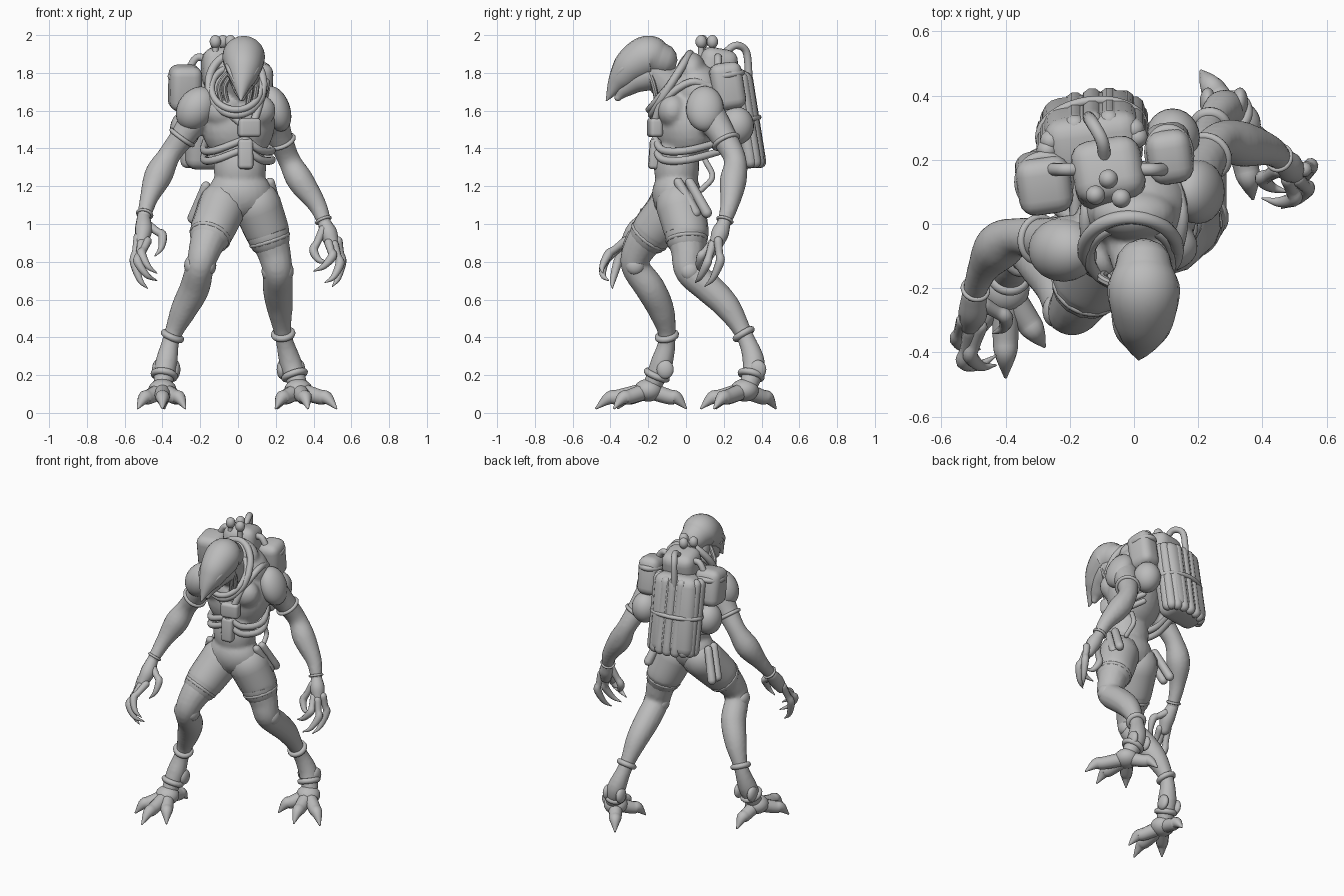
import bpy, bmesh
from math import sin, cos, pi, radians, degrees
from mathutils import Vector, Matrix, Euler

cube = bpy.data.objects.get("Cube")
if cube:
    bpy.data.objects.remove(cube)

clay = bpy.data.materials.new("clay grey")
clay.use_nodes = True
clay.diffuse_color = (.5, .5, .5, 1)
clay.node_tree.nodes["Principled BSDF"].inputs["Base Color"].default_value = clay.diffuse_color


def finish(bm, name):
    """Turn a bmesh into a smooth shaded, coloured object."""
    bmesh.ops.recalc_face_normals(bm, faces=bm.faces)
    mesh = bpy.data.meshes.new(name)
    bm.to_mesh(mesh)
    bm.free()
    mesh.materials.append(clay)
    obj = bpy.data.objects.new(name, mesh)
    bpy.context.collection.objects.link(obj)
    bpy.ops.object.select_all(action='DESELECT')
    bpy.context.view_layer.objects.active = obj
    obj.select_set(True)
    bpy.ops.object.shade_smooth_by_angle(angle=radians(40))
    return obj


def spline(points, steps=5):
    """Catmull-Rom samples through (x, y, z, radius) points."""
    pts = [Vector(p) for p in points]
    ext = [pts[0] * 2 - pts[1]] + pts + [pts[-1] * 2 - pts[-2]]
    out = []
    for a, b, c, d in zip(ext, ext[1:], ext[2:], ext[3:]):
        for s in range(steps):
            t = s / steps
            out.append((b * 2 + (c - a) * t + (a * 2 - b * 5 + c * 4 - d) * t * t
                        + (b * 3 - a - c * 3 + d) * t ** 3) / 2)
    return out + [pts[-1]]


def tube(name, *points, sides=14):
    """Tapered tube with rounded ends."""
    path = [(p.xyz, max(p.w, .003)) for p in spline(points)]
    t0 = (path[1][0] - path[0][0]).normalized()
    t1 = (path[-1][0] - path[-2][0]).normalized()
    (p0, r0), (p1, r1) = path[0], path[-1]
    caps = [radians(a) for a in (25, 50, 75)]
    path = ([(p0 - t0 * r0 * sin(a), r0 * cos(a)) for a in reversed(caps)] + path
            + [(p1 + t1 * r1 * sin(a), r1 * cos(a)) for a in caps])
    bm = bmesh.new()
    frame, last, rings = t0.to_track_quat('Z', 'Y'), t0, []
    turns = [2 * pi * k / sides for k in range(sides)]
    for i, (p, r) in enumerate(path):
        tangent = (path[min(i + 1, len(path) - 1)][0] - path[max(i - 1, 0)][0]).normalized()
        frame = last.rotation_difference(tangent) @ frame
        last = tangent
        rings.append([bm.verts.new(p + frame @ Vector((r * cos(a), r * sin(a), 0))) for a in turns])
    for low, high in zip(rings, rings[1:]):
        for k in range(sides):
            bm.faces.new((low[k - 1], low[k], high[k], high[k - 1]))
    bm.faces.new(rings[0])
    bm.faces.new(rings[-1])
    return finish(bm, name)


def place(loc, size, rot):
    turn = Euler([radians(a) for a in rot]).to_matrix().to_4x4()
    return Matrix.Translation(loc) @ turn @ Matrix.Diagonal((*size, 1))


def blob(name, loc, size, rot=(0, 0, 0)):
    """Ellipsoid given by its half sizes."""
    bm = bmesh.new()
    bmesh.ops.create_uvsphere(bm, u_segments=24, v_segments=16, radius=1, matrix=place(loc, size, rot))
    return finish(bm, name)


def box(name, loc, size, rot=(0, 0, 0), bevel=.02):
    """Rounded box given by its half sizes."""
    bm = bmesh.new()
    bmesh.ops.create_cube(bm, size=2, matrix=place(loc, size, rot))
    bmesh.ops.bevel(bm, geom=bm.edges[:], offset=bevel, segments=4, profile=.5, affect='EDGES')
    return finish(bm, name)


def hoop(name, loc, rx, ry, thick, rot):
    """Closed elliptical ring."""
    turn = place(loc, (1, 1, 1), rot)
    ring = [turn @ Vector((rx * cos(k * pi / 8), ry * sin(k * pi / 8), 0)) for k in range(17)]
    return tube(name, *[(*p, thick) for p in ring], sides=10)


def band(name, path, i, t, thick=.012):
    """Cuff wrapped round a limb between path points i and i + 1."""
    a, b = Vector(path[i]), Vector(path[i + 1])
    c = a.lerp(b, t)
    rot = (b.xyz - a.xyz).to_track_quat('Z', 'Y').to_euler()
    hoop(name, c.xyz, c.w, c.w, thick, [degrees(angle) for angle in rot])


# Limb paths, shoulder to wrist and hip to ankle
arms = {
    "right": [(-.2, -.06, 1.6, .09), (-.28, -.05, 1.48, .07), (-.36, -.04, 1.37, .06),
              (-.42, -.07, 1.26, .076), (-.47, -.14, 1.14, .05), (-.5, -.22, 1.03, .036)],
    "left": [(.17, .11, 1.6, .09), (.22, .2, 1.46, .07), (.27, .26, 1.34, .06),
             (.33, .25, 1.23, .072), (.42, .23, 1.1, .05), (.46, .2, 1, .036)]}
legs = {
    "right": [(-.08, -.06, 1.1, .12), (-.13, -.16, .98, .11), (-.17, -.24, .88, .09),
              (-.2, -.27, .78, .076), (-.23, -.19, .66, .08), (-.29, -.13, .54, .07),
              (-.35, -.1, .4, .046), (-.38, -.13, .26, .06), (-.4, -.18, .14, .05)],
    "left": [(.1, -.03, 1.1, .12), (.15, 0, .97, .11), (.19, .01, .85, .09),
             (.21, .02, .75, .08), (.21, .12, .66, .08), (.22, .22, .56, .07),
             (.24, .31, .41, .046), (.28, .36, .26, .06), (.32, .33, .14, .05)]}

# Body: overlapping masses fused into one skin
body = [
    blob("pelvis", (.01, -.05, 1.16), (.17, .13, .14)),
    blob("waist", (.01, -.05, 1.3), (.14, .12, .18)),
    blob("chest", (0, 0, 1.53), (.2, .16, .21), (0, 0, 20)),
    blob("upper_back", (0, .06, 1.7), (.17, .14, .15)),
    blob("yoke", (0, .03, 1.8), (.13, .08, .11)),
    blob("right_pectoral", (-.08, -.1, 1.6), (.1, .08, .09)),
    blob("left_pectoral", (.1, -.07, 1.6), (.1, .08, .09)),
    tube("neck", (0, 0, 1.65, .11), (.02, -.12, 1.76, .09), (.03, -.2, 1.83, .08))]
for side in arms:
    body += [tube(side + "_arm", *arms[side]), tube(side + "_leg", *legs[side])]
bpy.ops.object.select_all(action='DESELECT')
for part in body:
    part.select_set(True)
bpy.context.view_layer.objects.active = body[0]
bpy.ops.object.join()
skin = body[0]
skin.name = "body"
remesh = skin.modifiers.new("fuse", 'REMESH')
remesh.mode, remesh.voxel_size, remesh.use_smooth_shade = 'VOXEL', .012, True
soften = skin.modifiers.new("soften", 'SMOOTH')
soften.factor, soften.iterations = .5, 5

# Clothing bands, knee pads and ankle pads
for side in arms:
    arm, leg = arms[side], legs[side]
    band(side + "_wrist_cuff", arm, 4, .8, .008)
    band(side + "_sleeve_hem", arm, 1, .2)
    hip, thigh, shin = [Vector(p) for p in leg[:3]]
    cloth = Vector((0, 0, 0, .01))
    tube(side + "_shorts_leg", hip + cloth, thigh + cloth, thigh.lerp(shin, .3) + cloth)
    band(side + "_shorts_hem", leg, 1, .45)
    band(side + "_boot_top", leg, 5, .95, .018)
    band(side + "_boot_cuff", leg, 7, .5, .018)
    knee, ankle = Vector(leg[3]).xyz, Vector(leg[7]).xyz
    for dx in (-.05, .05):
        blob(side + "_knee_pad", knee + Vector((dx, 0, 0)), (.035, .05, .05))
        blob(side + "_ankle_pad", ankle + Vector((dx, .02, -.03)), (.025, .045, .05))

# Shoulder guards
blob("right_shoulder_guard", (-.22, -.08, 1.61), (.1, .1, .125), (0, 35, 0))
blob("left_shoulder_guard", (.2, .1, 1.61), (.075, .1, .125), (0, -20, 0))

# Hands: palm plus curved clawed fingers
tube("right_palm", arms["right"][-1], (-.5, -.27, .97, .046), (-.51, -.31, .91, .035))
tube("left_palm", arms["left"][-1], (.48, .18, .95, .046), (.5, .16, .89, .035))


def finger(name, knuckle, bend, tip):
    k, b, t = Vector(knuckle), Vector(bend), Vector(tip)
    curl = b.lerp(t, .5) + (b - k) * .2
    tube(name, (*k, .024), (*k.lerp(b, .6), .02), (*b, .024), (*curl, .016), (*t, .003), sides=10)


finger("right_outer_finger", (-.53, -.3, .93), (-.55, -.36, .8), (-.48, -.39, .66))
finger("right_middle_finger", (-.51, -.33, .9), (-.53, -.43, .8), (-.43, -.41, .7))
finger("right_inner_finger", (-.48, -.32, .91), (-.51, -.41, .84), (-.43, -.44, .74))
finger("right_thumb", (-.47, -.25, .99), (-.4, -.29, .94), (-.44, -.34, .83))
finger("left_outer_finger", (.53, .17, .91), (.55, .18, .8), (.5, .1, .67))
finger("left_middle_finger", (.51, .14, .89), (.54, .11, .79), (.46, .05, .69))
finger("left_inner_finger", (.48, .14, .9), (.5, .08, .83), (.4, .08, .75))
finger("left_thumb", (.45, .17, .97), (.4, .14, .86), (.48, .1, .8))


# Feet: splayed toes and a rear spur
def foot(side, centre, tips):
    c = Vector(centre)
    blob(side + "_foot", c, (.075, .075, .06))
    for x, y in tips:
        t = Vector((x, y, .025))
        bend = c.lerp(t, .55)
        bend.z = .085
        claw = bend.lerp(t, .45) + Vector((0, 0, .02))
        tube(side + "_toe", (*c, .045), (*bend, .04), (*claw, .034), (*t, .006), sides=12)


foot("right", (-.4, -.2, .12), [(-.53, -.36), (-.4, -.475), (-.28, -.38), (-.39, 0)])
foot("left", (.32, .31, .12), [(.2, .16), (.37, .08), (.52, .15), (.21, .475)])

# Head: domed skull narrowing to a hooked snout
tube("head", (.03, -.135, 1.87, .09), (.03, -.2, 1.885, .113), (.03, -.28, 1.84, .1),
     (.025, -.335, 1.78, .075), (.02, -.375, 1.73, .045), (.015, -.42, 1.655, .005), sides=20)
tube("jaw", (.03, -.2, 1.79, .085), (.025, -.27, 1.76, .07), (.02, -.33, 1.71, .045), (.02, -.36, 1.67, .02))
for s in (-1, 1):
    blob("eye", (.025 + s * .066, -.31, 1.79), (.018, .024, .016))
    tube("brow", (.03 + s * .09, -.25, 1.865, .014), (.025 + s * .07, -.335, 1.82, .016),
         (.02 + s * .035, -.385, 1.75, .008))
    for d in (0, .03):
        tube("neck_cable", (.03 + s * (.07 - d), -.2, 1.82, .012), (s * (.1 - d), -.17, 1.73, .014),
             (s * (.08 - d), -.15, 1.62, .012), sides=8)
hoop("collar", (-.01, -.08, 1.74), .145, .19, .022, (58, 0, 0))
hoop("inner_collar", (-.01, -.1, 1.72), .13, .15, .018, (50, 0, 0))

# Chest gear, straps and hoses
box("chest_unit", (.06, -.165, 1.51), (.06, .035, .05), (0, 0, 12))
box("chest_pouch", (.04, -.165, 1.37), (.04, .03, .08), (-4, 0, 5))
for s in (-1, 1):
    tube("shoulder_strap", (.05 + s * .03, -.17, 1.53, .02), (s * .12, -.12, 1.65, .02),
         (s * .15, .02, 1.75, .02), (s * .12, .15, 1.72, .02))
    for z in (1.34, 1.39):
        tube("rib_hose", (.04, -.165, z + .06, .018), (s * .12, -.12, z, .02),
             (s * .18, .01, z, .02), (s * .13 - .04, .2, z + .05, .018))
for y in (0, .06):
    tube("left_hip_canister", (.17, y - .04, 1.22, .025), (.21, y + .05, 1.06, .028))
    tube("right_hip_canister", (-.17, y - .06, 1.2, .025), (-.24, y, 1.03, .028))
tube("hip_loop", (.1, .1, 1.34, .015), (.12, .14, 1.25, .015), (.13, .08, 1.18, .015))

# Backpack: quilted main pack with a strap, side bags and top hump
lean = (9, 0, 8)
box("backpack", (-.13, .28, 1.55), (.15, .095, .26), lean, .06)
for i in range(9):
    a = pi * i / 8
    x, y = -.13 + .14 * cos(a), .285 + .07 * sin(a) + .02 * cos(a)
    tube("pack_quilt_rib", *[(x, y + d * .035, 1.55 - d * .22, .034) for d in (-1, 0, 1)], sides=10)
hoop("pack_strap", (-.13, .285, 1.55), .165, .1, .014, lean)
for name, loc, size in (("right_side_bag", (-.28, .13, 1.72), (.085, .09, .12)),
                        ("left_side_bag", (.11, .22, 1.73), (.07, .085, .125))):
    box(name, loc, size, lean, .05)
    hoop(name + "_seam", Vector(loc) + Vector((0, 0, .06)), size[0] - .01, size[1] - .01, .018, lean)
blob("left_bedroll", (.12, .27, 1.52), (.085, .09, .1))
blob("right_bedroll", (-.28, .15, 1.5), (.08, .09, .1))
box("top_hump", (-.08, .16, 1.82), (.11, .1, .11), (-10, 0, 10), .06)
for x, y in ((-.12, .09), (-.04, .08), (-.08, .14)):
    blob("valve_knob", (x, y, 1.965), (.03, .03, .035))
    tube("valve_stem", (x, y, 1.88, .018), (x, y, 1.95, .016))
tube("air_hose", (-.09, .2, 1.9, .02), (-.1, .26, 1.945, .02), (-.13, .315, 1.92, .02),
     (-.14, .33, 1.83, .02), (-.14, .33, 1.72, .02))
for s in (-1, 1):
    tube("side_hose", *[(-.08 + s * d, .17, z, .02) for d, z in ((.08, 1.87), (.14, 1.88), (.19, 1.8))])
